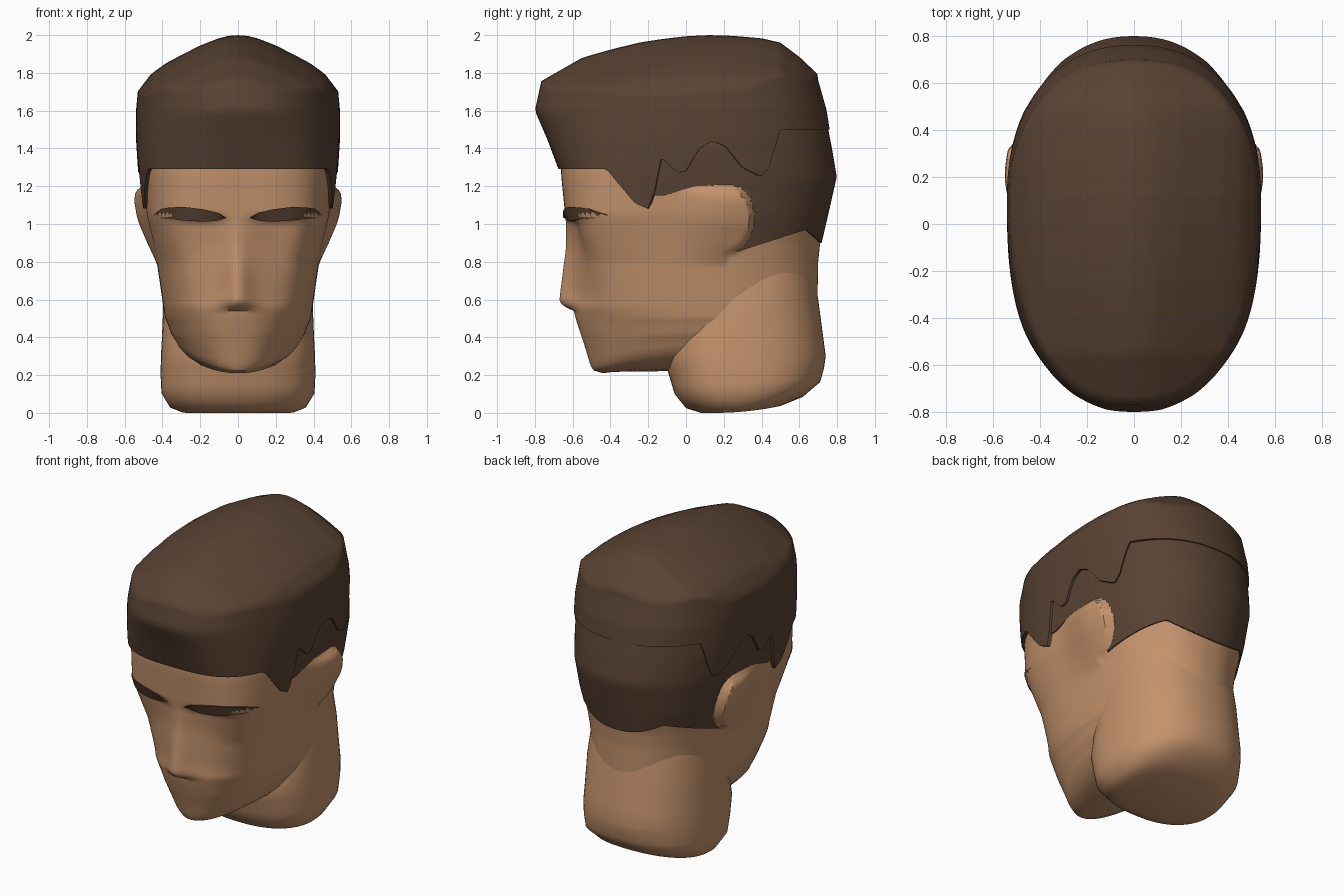
import bpy, bmesh
from math import sin, cos, pi, exp, radians, sqrt

N, YC = 240, 0.1            # columns around the head, y of the section centre


def material(name, rgb):
    m = bpy.data.materials.new(name)
    m.diffuse_color = (*rgb, 1)
    return m


SKIN = material("skin", (0.55, 0.29, 0.15))
HAIR = material("hair", (0.1, 0.055, 0.033))


def lerp(table, t):
    """Piecewise-linear lookup; rows are (key, value, value...)."""
    if t <= table[0][0]:
        return table[0][1:]
    for a, b in zip(table, table[1:]):
        if t <= b[0]:
            f = (t - a[0]) / (b[0] - a[0])
            return tuple(p + (q - p) * f for p, q in zip(a[1:], b[1:]))
    return table[-1][1:]


def section(rows, z, i, d=0.0, yc=YC):
    """Point i on the rounded-box section at height z, grown by d."""
    hx, yf, yb, n = lerp(rows, z)
    c, s = sin(2 * pi * i / N), -cos(2 * pi * i / N)
    if s > 0:
        n = min(n, 2.25)    # the back is rounder than the face
    r = (abs(c) ** n + abs(s) ** n) ** (-1 / n)
    ry = (yc - yf if s < 0 else yb - yc) + d
    return (hx + d) * c * r, yc + ry * s * r


def loft(name, rings, mat, bottom=True, top=True, angle=40):
    bm = bmesh.new()
    vs = [[bm.verts.new(p) for p in r] for r in rings]
    k = len(vs[0])
    for a, b in zip(vs, vs[1:]):
        for i in range(k):
            j = (i + 1) % k
            bm.faces.new((a[i], a[j], b[j], b[i]))
    if bottom:
        bm.faces.new(vs[0][::-1])
    if top:
        bm.faces.new(vs[-1])
    bmesh.ops.recalc_face_normals(bm, faces=bm.faces)
    me = bpy.data.meshes.new(name)
    bm.to_mesh(me)
    bm.free()
    me.materials.append(mat)
    ob = bpy.data.objects.new(name, me)
    bpy.context.collection.objects.link(ob)
    bpy.ops.object.select_all(action='DESELECT')
    ob.select_set(True)
    bpy.context.view_layer.objects.active = ob
    bpy.ops.object.shade_smooth_by_angle(angle=radians(angle))


# Sections: z, half width, front y, back y, squareness
HEAD = [(0.21, 0.20, -0.44, 0.25, 2), (0.225, 0.27, -0.49, 0.35, 2),
        (0.25, 0.31, -0.505, 0.4, 2), (0.35, 0.355, -0.535, 0.52, 2.1),
        (0.5, 0.385, -0.585, 0.67, 2.3), (0.56, 0.395, -0.60, 0.695, 2.5),
        (0.8, 0.43, -0.615, 0.70, 2.9), (0.9, 0.45, -0.62, 0.71, 3.3),
        (1.05, 0.485, -0.64, 0.745, 3.7), (1.25, 0.505, -0.66, 0.79, 3.3),
        (1.4, 0.515, -0.665, 0.765, 3), (1.55, 0.51, -0.66, 0.735, 2.8)]
NECK = [(0.0, 0.30, 0.08, 0.50, 2.4), (0.025, 0.36, 0.0, 0.62, 2.5),
        (0.1, 0.405, -0.06, 0.71, 2.6), (0.2, 0.41, -0.09, 0.73, 2.6),
        (0.3, 0.408, -0.12, 0.74, 2.6), (0.45, 0.40, -0.10, 0.72, 2.5),
        (0.6, 0.395, -0.05, 0.70, 2.4), (0.8, 0.37, 0.0, 0.67, 2.3)]
CAP = [(1.0, 0.495, -0.62, 0.74, 3.6), (1.1, 0.51, -0.65, 0.76, 3.5),
       (1.29, 0.53, -0.675, 0.795, 3.2), (1.45, 0.54, -0.735, 0.768, 2.7),
       (1.6, 0.54, -0.80, 0.745, 2.3), (1.76, 0.525, -0.765, 0.70, 2.25),
       (1.9, 0.5, -0.70, 0.68, 2.25)]

# Face relief: z, nose height, nose half width, eye hollow depth
RELIEF = [(0.42, 0, 0.1, 0), (0.54, 0, 0.09, 0.015), (0.57, 0.06, 0.085, 0.022),
          (0.60, 0.07, 0.08, 0.03), (0.65, 0.062, 0.07, 0.037),
          (0.85, 0.025, 0.065, 0.05), (1.0, 0.006, 0.065, 0.045), (1.05, 0, 0.065, 0)]
# Ear flare: z, outward push
FLARE = [(0.78, 0), (0.9, 0.035), (1.0, 0.055), (1.12, 0.062), (1.17, 0.052), (1.21, 0)]


def face_point(z, i):
    x, y = section(HEAD, z, i)
    if y < -0.2:
        nose, w, hollow = lerp(RELIEF, z)
        y -= nose * exp(-(x / w) ** 2)
        y += hollow * exp(-((abs(x) - 0.2) / 0.13) ** 2)
    # ears swell out of the cheeks and stop abruptly at a rounded rear edge
    rear = 0.2 + 0.135 * sqrt(max(0.0, 1 - ((z - 1.03) / 0.18) ** 2))
    t = max(0.0, min(1.0, (y + 0.12) / 0.36))
    if y > 0.19:
        t *= 1.0 if y < rear else max(0.0, 1 - (y - rear) / 0.03)
    push = lerp(FLARE, z)[0] * t * t * (3 - 2 * t)
    jaw = max(0.0, min(1.0, (0.5 - z) / 0.29))
    return x + (push if x > 0 else -push), y, z + 1.1 * x * x * jaw


# Head with face and ears
zs = [0.21, 0.225, 0.24] + [0.26 + 0.02 * k for k in range(65)]
loft("head", [[face_point(z, i) for i in range(N)] for z in zs], SKIN)

# Neck, with its underside rising to the back
neck = []
for z in [0, 0.012, 0.025, 0.06, 0.1, 0.15, 0.2, 0.25, 0.3, 0.4, 0.5, 0.6, 0.8]:
    pts = [section(NECK, z, i, yc=0.3) for i in range(0, N, 3)]
    lift = max(0.0, 1 - z / 0.3)
    neck.append([(x, y, z + 0.3 * max(0.0, y - 0.15) ** 2 * lift) for x, y in pts])
loft("neck", neck, SKIN)

# Eyebrows: x, bottom z, top z
BROW = [(0.065, 1.03, 1.035), (0.10, 1.018, 1.058), (0.18, 1.012, 1.077),
        (0.28, 1.018, 1.09), (0.36, 1.025, 1.088), (0.41, 1.03, 1.08),
        (0.445, 1.04, 1.05)]


def brow_y(x):
    hx, yf, yb, n = lerp(HEAD, 1.05)
    return YC - (YC - yf) * (1 - (x / hx) ** n) ** (1 / n)


for side in (-1, 1):
    rings = []
    for k in range(20):
        x = 0.065 + 0.02 * k
        lo, hi = lerp(BROW, x)
        y = brow_y(x)
        rings.append([(side * x, y - 0.012, hi), (side * x, y + 0.012, lo),
                      (side * x, y + 0.07, lo), (side * x, y + 0.05, hi)])
    loft("eyebrow_right" if side > 0 else "eyebrow_left", rings, HAIR)

# Lower hair edges along the side: y, z
UNDER_EDGE = [(-0.9, 1.4), (-0.3, 1.4), (-0.2, 1.15), (-0.12, 1.15), (0.05, 1.2),
              (0.24, 1.2), (0.26, 0.85), (0.63, 0.97), (0.71, 0.9)]
FRINGE = [(-0.9, 1.29), (-0.42, 1.29), (-0.33, 1.18), (-0.27, 1.11), (-0.2, 1.08),
          (-0.17, 1.16), (-0.13, 1.36), (-0.09, 1.31), (-0.04, 1.27), (0.0, 1.28),
          (0.07, 1.4), (0.14, 1.44), (0.21, 1.41), (0.3, 1.3), (0.4, 1.25),
          (0.44, 1.3), (0.5, 1.5), (0.9, 1.5)]


def edge_z(rows, edge, i):
    z = 1.1
    for _ in range(4):
        z = lerp(edge, section(rows, z, i)[1])[0]
    return z


# Short hair hugging the sides and back of the head
under = []
for k in range(-1, 19):
    ring = []
    for i in range(N):
        z0 = edge_z(HEAD, UNDER_EDGE, i)
        z = z0 + (1.53 - z0) * max(k, 0) / 18
        ring.append((*section(HEAD, z, i, -0.02 if k < 0 else 0.008), z))
    under.append(ring)
loft("short_hair", under, HAIR, bottom=False, top=False, angle=50)

# Crown height along y, and its drop towards the sides
CROWN = [(-0.8, 1.73), (-0.76, 1.76), (-0.55, 1.88), (-0.4, 1.923), (-0.25, 1.96),
         (-0.12, 1.98), (0, 1.994), (0.12, 2.0), (0.25, 1.996), (0.4, 1.983),
         (0.5, 1.96), (0.6, 1.885), (0.7, 1.79)]
DROP = [(0, 0), (0.05, 0.004), (0.1, 0.016), (0.15, 0.035), (0.2, 0.055), (0.29, 0.1),
        (0.38, 0.148), (0.46, 0.205), (0.54, 0.31)]


def crown_z(x, y):
    return lerp(CROWN, y)[0] - lerp(DROP, abs(x))[0]


# Hair cap: jagged skirt up to the rim, then the crown
cols = []
for i in range(N):
    z0, z1 = edge_z(CAP, FRINGE, i), 1.75
    for _ in range(4):
        z1 = crown_z(*section(CAP, z1, i))
    col = [(*section(CAP, z0, i, -0.035), z0)]
    for k in range(17):
        z = z0 + (z1 - z0) * k / 16
        col.append((*section(CAP, z, i), z))
    rx, ry, _ = col[-1]
    for k in range(1, 25):
        s = 1 - k / 24.5
        x, y = rx * s, YC + (ry - YC) * s
        col.append((x, y, crown_z(x, y)))
    cols.append(col)
loft("hair_cap", list(zip(*cols)), HAIR, bottom=False, angle=60)
